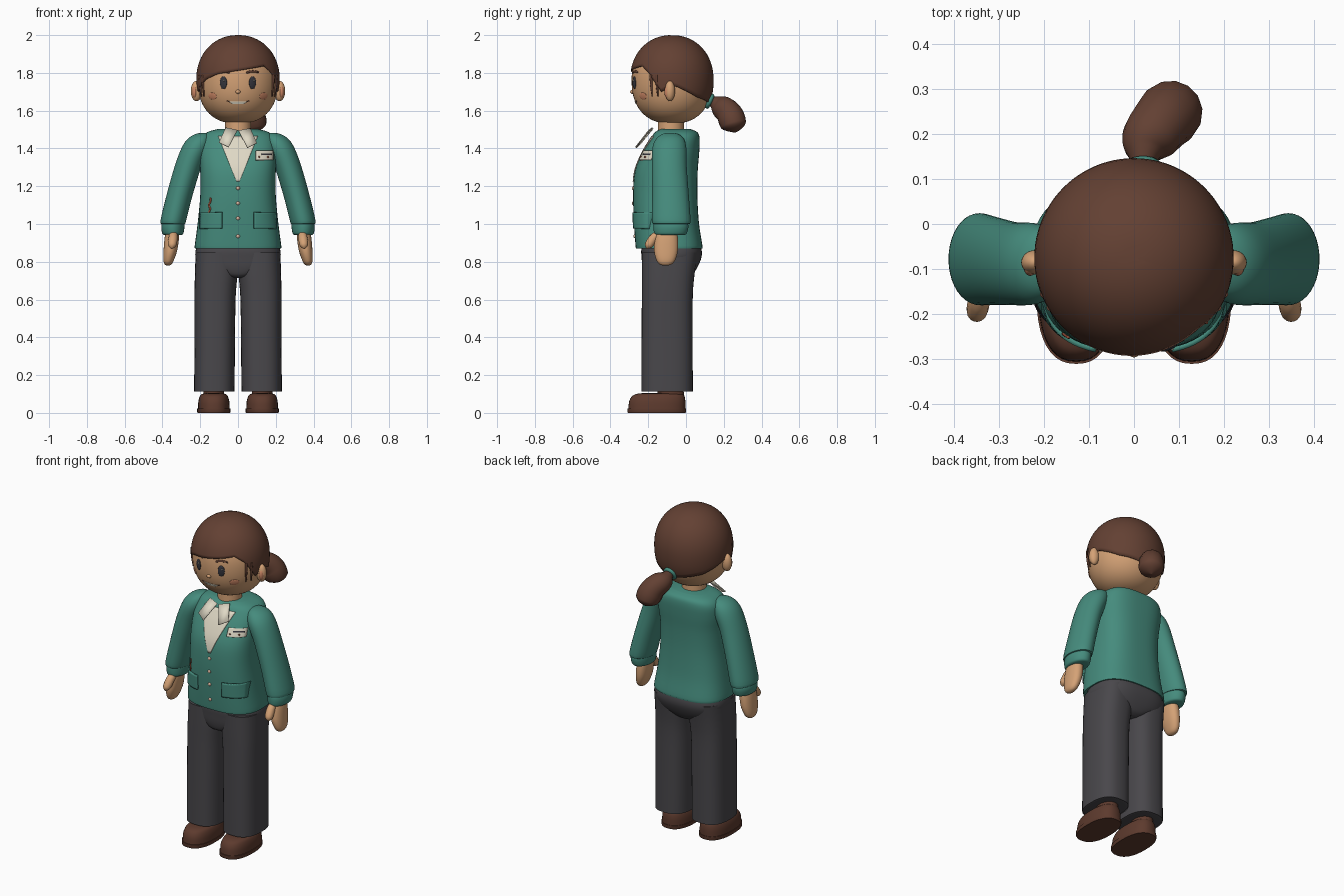
import bpy, bmesh, math
from mathutils import Vector
from mathutils.bvhtree import BVHTree

cube = bpy.data.objects.get("Cube")
if cube:
    bpy.data.objects.remove(cube)


def material(name, r, g, b):
    m = bpy.data.materials.new(name)
    m.use_nodes = True
    m.diffuse_color = (r, g, b, 1)
    m.node_tree.nodes["Principled BSDF"].inputs["Base Color"].default_value = (r, g, b, 1)
    return m


SKIN = material("skin", .66, .36, .18)
BLUSH = material("blush", .60, .24, .13)
HAIR = material("hair_brown", .125, .052, .033)
TEAL = material("jacket_teal", .06, .26, .205)
GREY = material("trouser_grey", .066, .063, .07)
SHOE = material("shoe_brown", .11, .043, .027)
CREAM = material("cream", .74, .69, .56)
DARK = material("eye_dark", .035, .035, .045)
RUST = material("rust", .33, .08, .04)
BUTTON = material("button_tan", .68, .46, .34)


def build(name, verts, faces, mat, closed=True):
    """Make a smooth mesh object and return its surface for ray casts."""
    mesh = bpy.data.meshes.new(name)
    mesh.from_pydata(verts, [], faces)
    mesh.materials.append(mat)
    if closed:
        bm = bmesh.new()
        bm.from_mesh(mesh)
        bmesh.ops.recalc_face_normals(bm, faces=bm.faces)
        bm.to_mesh(mesh)
        bm.free()
    ob = bpy.data.objects.new(name, mesh)
    bpy.context.collection.objects.link(ob)
    bpy.ops.object.select_all(action='DESELECT')
    ob.select_set(True)
    bpy.context.view_layer.objects.active = ob
    bpy.ops.object.shade_smooth_by_angle(angle=math.radians(40))
    return ob, BVHTree.FromPolygons([Vector(v) for v in verts], faces)


def smooth_rings(rings, steps):
    """Catmull-Rom interpolation between ring settings."""
    out = []
    for i in range(len(rings) - 1):
        a, b, c, d = (rings[max(0, min(len(rings) - 1, i + k))] for k in (-1, 0, 1, 2))
        for s in range(steps):
            t = s / steps
            out.append([q + t * (r - p + t * (2 * p - 5 * q + 4 * r - s2 + t * (3 * (q - r) + s2 - p))) / 2
                        for p, q, r, s2 in zip(a, b, c, d)])
    return out + [rings[-1]]


def power(v, p):
    return math.copysign(abs(v) ** (2 / p), v)


def loft(name, rings, mat, p=2.0, steps=4, side=1, n=40):
    """Stack horizontal superellipse rings: z, centre x, centre y, radius x, radius y."""
    verts, faces = [], []
    rows = smooth_rings(rings, steps)
    for z, cx, cy, rx, ry in rows:
        for k in range(n):
            a = math.tau * k / n
            verts.append((side * (cx + rx * power(math.sin(a), p)), cy - ry * power(math.cos(a), p), z))
    for j in range(len(rows) - 1):
        for k in range(n):
            m = (k + 1) % n
            faces.append((j * n + k, j * n + m, j * n + n + m, j * n + n + k))
    faces += [tuple(range(n)), tuple(range(len(verts) - n, len(verts)))]
    return build(name, verts, faces, mat)[1]


def tube(name, points, radii, mat):
    curve = bpy.data.curves.new(name, 'CURVE')
    curve.dimensions = '3D'
    curve.bevel_depth = 1
    curve.bevel_resolution = 5
    curve.use_fill_caps = True
    s = curve.splines.new('NURBS')
    s.points.add(len(points) - 1)
    for pt, co, r in zip(s.points, points, radii):
        pt.co, pt.radius = (*co, 1), r
    s.use_endpoint_u = True
    s.order_u = 3
    curve.materials.append(mat)
    bpy.context.collection.objects.link(bpy.data.objects.new(name, curve))


def ball(name, loc, scale, mat, rotation=None):
    bpy.ops.mesh.primitive_uv_sphere_add(segments=24, ring_count=14, location=loc)
    ob = bpy.context.object
    ob.name, ob.scale = name, scale
    if rotation:
        ob.rotation_euler = rotation
    ob.data.materials.append(mat)
    bpy.ops.object.shade_smooth()


def hit(surface, x, z):
    """Point and normal on the front of a surface."""
    point, normal, _, _ = surface.ray_cast(Vector((x, -2, z)), Vector((0, 1, 0)))
    return point, (normal if normal.y < 0 else -normal)


def stud(name, surface, x, z, rx, rz, depth, mat):
    point, normal = hit(surface, x, z)
    ball(name, point, (rx, rz, depth), mat, normal.to_track_quat('Z', 'Y').to_euler())


def plate(name, corners, mat, surface=None, depth=.006, n=10):
    """Four-cornered sheet, laid on a surface when one is given."""
    a, b, c, d = (Vector(v) for v in corners)
    verts, faces = [], []
    for j in range(n + 1):
        for i in range(n + 1):
            q = d.lerp(c, i / n).lerp(a.lerp(b, i / n), j / n)
            verts.append(hit(surface, q[0], q[1])[0] - Vector((0, depth, 0)) if surface else q)
    for j in range(n):
        for i in range(n):
            k = j * (n + 1) + i
            faces.append((k, k + 1, k + n + 2, k + n + 1))
    ob, _ = build(name, verts, faces, mat, closed=False)
    solid = ob.modifiers.new("thickness", 'SOLIDIFY')
    solid.thickness = depth
    solid.offset = -1


def rect(x0, x1, z0, z1):
    return (x0, z1), (x1, z1), (x1, z0), (x0, z0)


# Head
HEAD_Y, HEAD_Z = -.075, 1.763


def head_width(s):
    p = 2.35 if s < 0 else 2.12
    return max(.001, 1 - abs(s) ** p) ** (1 / p)


rings = []
for k in range(33):
    s = math.sin(math.pi * (k / 32 - .5))
    w = .213 * head_width(s)
    rings.append((HEAD_Z + .232 * s, 0, HEAD_Y, w, w))
head = loft("head", rings, SKIN, steps=1, n=56)

# Hair cap with a swept fringe, cut along a hairline given by angle
HAIRLINE = [(-180, 1.63), (-130, 1.67), (-95, 1.73), (-75, 1.70), (-62, 1.74), (-52, 1.765), (-30, 1.795),
            (0, 1.813), (42, 1.838), (56, 1.80), (66, 1.75), (75, 1.70), (95, 1.73), (130, 1.67), (180, 1.63)]


def hairline(deg):
    for (a, za), (b, zb) in zip(HAIRLINE, HAIRLINE[1:]):
        if a <= deg <= b:
            return za + (zb - za) * (deg - a) / (b - a)


verts, faces, cols, rows = [], [], 96, 20
for j in range(rows):
    for k in range(cols):
        deg = -180 + 360 * k / cols
        low = math.asin((hairline(deg) - HEAD_Z) / .237)
        s = math.sin(low + (math.pi / 2 - low) * j / rows)
        w, a = .221 * head_width(s), math.radians(deg)
        verts.append((w * math.sin(a), HEAD_Y - w * math.cos(a), HEAD_Z + .237 * s))
verts.append((0, HEAD_Y, HEAD_Z + .236))
for k in range(cols):
    m = (k + 1) % cols
    faces += [(j * cols + k, j * cols + m, j * cols + cols + m, j * cols + cols + k) for j in range(rows - 1)]
    faces.append(((rows - 1) * cols + k, (rows - 1) * cols + m, rows * cols))
hair, _ = build("hair_cap", verts, faces, HAIR, closed=False)
solid = hair.modifiers.new("thickness", 'SOLIDIFY')
solid.thickness = .014

# Ponytail and its band
tube("ponytail", [(.02, .115, 1.655), (.02, .14, 1.65), (.025, .18, 1.625), (.06, .225, 1.595),
                  (.08, .245, 1.55), (.088, .257, 1.505), (.09, .26, 1.484)],
     [.02, .025, .062, .068, .074, .064, .003], HAIR)
bpy.ops.mesh.primitive_torus_add(major_radius=.03, minor_radius=.013, location=(.02, .125, 1.65),
                                 rotation=(math.radians(65), 0, 0))
band = bpy.context.object
band.name = "hair_band"
band.data.materials.append(TEAL)
bpy.ops.object.shade_smooth()

# Face
stud("nose", head, 0, 1.70, .013, .011, .012, SKIN)
plate("mouth", [(-.05, 1.648), (.05, 1.648), (.03, 1.635), (-.03, 1.635)], CREAM, head, .003)
tube("smile", [hit(head, x, 1.638 + 4 * x * x)[0] for x in (-.06, -.03, 0, .03, .06)], [.003] * 5, HAIR)
for side, word in ((1, "left"), (-1, "right")):
    stud(word + "_eye", head, side * .077, 1.748, .02, .034, .007, DARK)
    stud(word + "_eye_glint", head, side * .077 + .005, 1.76, .005, .007, .0095, CREAM)
    stud(word + "_blush", head, side * .135, 1.677, .028, .019, .004, BLUSH)
    tube(word + "_brow", [hit(head, side * x, z)[0] for x, z in ((.045, 1.80), (.075, 1.815), (.11, 1.802))],
         [.005, .008, .004], HAIR)
    ball(word + "_ear", (side * .22, -.085, 1.704), (.03, .027, .054), SKIN)
    ball(word + "_inner_ear", (side * .23, -.097, 1.70), (.014, .018, .033), BLUSH)
    for y in (-.155, -.185):
        x = math.sqrt(.216 ** 2 - (y - HEAD_Y) ** 2)
        tube(word + "_side_lock", [(side * x, y, 1.79), (side * x, y, 1.74), (side * x * .97, y + .006, 1.675)],
             [.008, .008, .003], HAIR)

# Neck and jacket body
loft("neck", [(1.44, 0, -.08, .07, .07), (1.56, 0, -.08, .068, .068)], SKIN, steps=1)
jacket = loft("jacket", [
    (.87, 0, -.09, .226, .174), (.885, 0, -.09, .229, .177), (1.0, 0, -.103, .214, .172),
    (1.15, 0, -.11, .2, .17), (1.28, 0, -.104, .2, .166), (1.38, 0, -.08, .205, .15),
    (1.45, 0, -.058, .196, .13), (1.485, 0, -.052, .165, .113), (1.502, 0, -.055, .11, .08)], TEAL, p=2.7, n=64)

# Shirt front, collar, fastenings, badge and stitched mark
plate("shirt_front", [(-.105, 1.465), (.105, 1.465), (.008, 1.225), (-.008, 1.225)], CREAM, jacket, .005, 16)
for z in (.935, 1.03, 1.11, 1.19):
    stud("button", jacket, 0, z, .01, .01, .007, BUTTON)
plate("name_badge", rect(.095, .188, 1.34, 1.388), CREAM, jacket, .009)
plate("badge_line", rect(.125, .18, 1.366, 1.374), DARK, jacket, .0098)
for x in (.11, .155):
    stud("badge_dot", jacket, x, 1.352, .006, .006, .014, RUST)
tube("stitched_mark", [hit(jacket, -.15 + dx, 1.06 + .02 * i)[0]
                       for i, dx in enumerate((-.006, .008, -.008, .008, .004))], [.005] * 5, RUST)

for side, word in ((1, "left"), (-1, "right")):
    wing = [(.003, -.195, 1.495), (.065, -.175, 1.508), (.1, -.24, 1.43), (.05, -.265, 1.405)]
    plate(word + "_collar", [(side * x, y, z) for x, y, z in wing], CREAM, depth=.005, n=2)
    x0, x1 = sorted((side * .085, side * .205))
    plate(word + "_pocket_flap", rect(x0, x1, .975, 1.062), TEAL, jacket, .012)

    # Arm
    loft(word + "_sleeve", [
        (1.0, .343, -.078, .062, .096), (1.02, .342, -.078, .068, .102), (1.15, .31, -.082, .069, .097),
        (1.3, .266, -.088, .071, .092), (1.4, .226, -.088, .074, .09), (1.45, .205, -.085, .062, .074),
        (1.475, .19, -.083, .038, .045), (1.483, .182, -.083, .01, .012)], TEAL, side=side)
    loft(word + "_cuff", [
        (.942, .345, -.082, .046, .075), (.95, .345, -.082, .056, .086), (.98, .345, -.08, .061, .092),
        (1.005, .343, -.08, .059, .09), (1.015, .343, -.08, .05, .08)], TEAL, side=side)
    loft(word + "_hand", [
        (.98, .345, -.1, .032, .045), (.93, .35, -.103, .038, .06), (.86, .358, -.106, .036, .063),
        (.81, .367, -.107, .028, .05), (.787, .37, -.108, .018, .032), (.779, .371, -.108, .004, .008)],
        SKIN, p=2.2, side=side)
    tube(word + "_thumb", [(side * x, y, z) for x, y, z in (
        (.34, -.13, .955), (.343, -.165, .935), (.347, -.19, .90), (.35, -.203, .878), (.35, -.205, .868))],
        [.02, .024, .025, .019, .002], SKIN)

    # Leg
    loft(word + "_trouser_leg", [
        (.115, .125, -.1, .09, .118), (.12, .125, -.1, .105, .134), (.14, .125, -.1, .107, .136),
        (.4, .123, -.1, .107, .135), (.62, .121, -.099, .109, .135), (.74, .115, -.094, .113, .14),
        (.85, .112, -.085, .112, .148)], GREY, p=2.6, side=side)

    # Shoe with a thin sole
    loft(word + "_shoe_sole", [(0, .128, -.155, .086, .153), (.004, .128, -.155, .088, .155),
                               (.022, .128, -.155, .088, .155)], SHOE, p=2.4, steps=1, side=side)
    loft(word + "_shoe", [
        (.02, .128, -.154, .084, .151), (.06, .128, -.152, .082, .149), (.088, .128, -.147, .074, .139),
        (.1, .128, -.14, .062, .122), (.104, .128, -.135, .04, .1)], SHOE, p=2.4, side=side)
    loft(word + "_ankle", [(.08, .128, -.08, .055, .07), (.16, .128, -.085, .055, .07)], SHOE, steps=1, side=side)

# Trouser seat
loft("trouser_seat", [
    (.715, 0, -.095, .03, .1), (.73, 0, -.093, .1, .125), (.77, 0, -.085, .2, .145), (.82, 0, -.077, .224, .158),
    (.86, 0, -.077, .224, .16), (.9, 0, -.08, .21, .15)], GREY, p=2.6, n=56)
